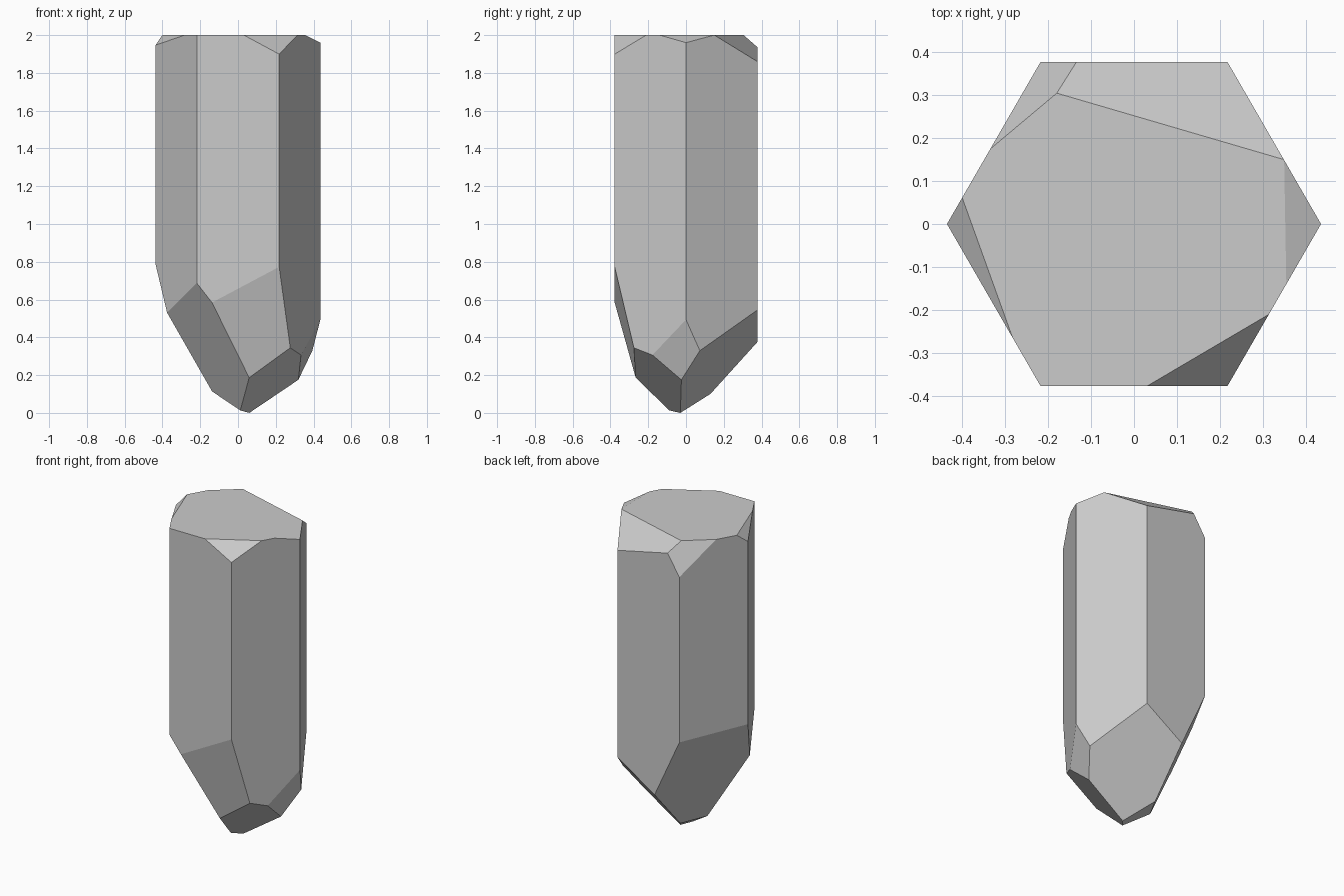
import bpy, bmesh
from math import radians
from mathutils import Vector, Matrix

if "Cube" in bpy.data.objects:
    bpy.data.objects.remove(bpy.data.objects["Cube"])

INSIDE = Vector((0, 0, 1))


def cut(bm, a, b, c):
    """Slice off everything beyond the plane through three points and cap it."""
    a, b, c = Vector(a), Vector(b), Vector(c)
    n = (b - a).cross(c - a).normalized()
    if n.dot(INSIDE - a) > 0:
        n = -n
    geom = bm.verts[:] + bm.edges[:] + bm.faces[:]
    bmesh.ops.bisect_plane(bm, geom=geom, dist=1e-5, plane_co=a, plane_no=n,
                           clear_outer=True)
    rim = [e for e in bm.edges if e.is_boundary]
    if rim:
        bmesh.ops.holes_fill(bm, edges=rim, sides=0)


bm = bmesh.new()
# six-sided shaft with corners on the x axis, overlong at the base
bmesh.ops.create_cone(bm, cap_ends=True, segments=6, radius1=0.436,
                      radius2=0.436, depth=3,
                      matrix=Matrix.Translation((0, 0, 0.5)) @ Matrix.Rotation(radians(30), 4, 'Z'))
# make sure a corner lies on +x
if not any(abs(v.co.y) < 1e-4 for v in bm.verts):
    bmesh.ops.rotate(bm, verts=bm.verts, matrix=Matrix.Rotation(radians(30), 3, 'Z'))

apex = (0.06, -0.03, 0)
facets = [
    # pointed base
    ((-0.218, 0.378, 0.755), (-0.436, 0, 0.785), (-0.043, 0.378, 0.375)),  # back left
    ((0.218, 0.378, 0.545), (-0.043, 0.378, 0.375), apex),                 # back
    ((-0.22, -0.378, 0.69), (0.06, -0.27, 0.19), (0.01, -0.09, 0.018)),    # front left
    ((-0.13, -0.378, 0.59), (0.218, -0.378, 0.775), (0.28, -0.27, 0.32)),  # front
    ((0.33, -0.184, 0.30), (0.32, -0.03, 0.18), (0.395, 0.07, 0.335)),     # right
    (apex, (0.06, -0.27, 0.19), (0.32, -0.03, 0.18)),                      # front tip
    (apex, (-0.05, 0.13, 0.10), (-0.125, -0.014, 0.108)),                  # left tip
    # chipped top rim
    ((0.35, 0.15, 2), (-0.18, 0.305, 2), (0.218, 0.378, 1.86)),            # back
    ((-0.18, 0.305, 2), (-0.335, 0.175, 2), (-0.218, 0.378, 1.805)),       # back left
    ((-0.40, 0.06, 2), (-0.31, -0.19, 2), (-0.436, 0, 1.947)),             # left
    ((0.35, 0.15, 2), (0.355, -0.135, 2), (0.436, 0, 1.96)),               # right
    ((0.03, -0.378, 2), (0.29, -0.225, 2), (0.216, -0.378, 1.90)),         # front right
]
for f in facets:
    cut(bm, *f)

bmesh.ops.remove_doubles(bm, verts=bm.verts, dist=1e-4)
bmesh.ops.recalc_face_normals(bm, faces=bm.faces)
mesh = bpy.data.meshes.new("crystal")
bm.to_mesh(mesh)
bm.free()
bpy.context.collection.objects.link(bpy.data.objects.new("crystal", mesh))
